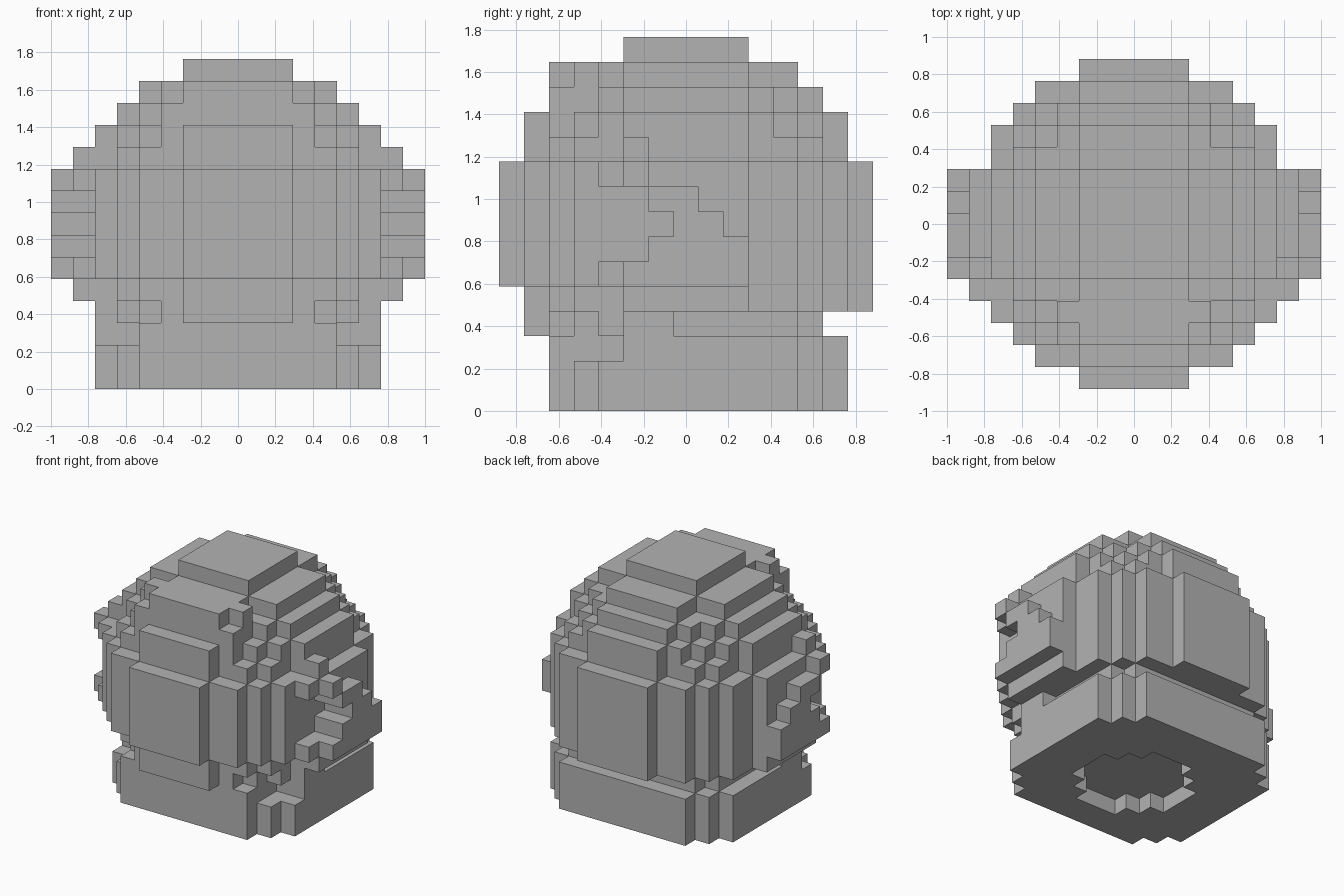
import bpy
import bmesh
from mathutils import Vector

UNIT = 2 / 17          # edge length of one block
MID = 7                # block layer at the middle of the dome

cube = bpy.data.objects.get("Cube")
if cube:
    bpy.data.objects.remove(cube, do_unlink=True)

grey = bpy.data.materials.new("plain_grey")
grey.use_nodes = True
grey.diffuse_color = (0.45, 0.45, 0.45, 1)
grey.node_tree.nodes["Principled BSDF"].inputs["Base Color"].default_value = grey.diffuse_color


def box(xs, ys, zs):
    """Blocks in inclusive ranges, given as (low, high) pairs."""
    return {(x, y, z)
            for x in range(xs[0], xs[1] + 1)
            for y in range(ys[0], ys[1] + 1)
            for z in range(zs[0], zs[1] + 1)}


def mirrored(cells):
    return cells | {(-x, y, z) for x, y, z in cells}


def in_dome(cell):
    """Three crossed discs, filled out by a slightly smaller ball."""
    x, y, z = cell
    a, b, c = sorted((abs(x), abs(y), abs(z - MID)))
    if a <= 2:
        return b * b + c * c <= 53
    return a * a + b * b + c * c <= 50


def disc(cell):
    return cell[0] ** 2 + cell[1] ** 2 <= 53


# Dome, open below where the collar takes over
dome = {c for c in box((-7, 7), (-7, 7), (3, 14)) if in_dome(c)}
dome = {c for c in dome if not (c[2] == 3 and c[1] >= 0)}

# Hollow in each cheek behind the ear guard's arrow notch
notch = box((7, 7), (-3, -2), (6, 8)) | {(7, -1, 7)}
dome -= mirrored(notch)

# Rear rim: the widest section reaches one layer lower at the back
rear_rim = {c for c in box((-7, 7), (3, 7), (4, 4)) if disc(c)}

# Brow over the face
brow = box((-2, 2), (-5, -5), (13, 13)) | mirrored({(3, -4, 13), (3, -5, 12)})

# Collar with stepped corners, front corner notches and a shallow socket
collar = box((-4, 4), (-5, 6), (0, 2)) | box((-5, 5), (-4, 5), (0, 2)) | box((-6, 6), (-3, 4), (0, 2))
collar -= mirrored({(5, -4, 2), (6, -3, 2), (5, -3, 2)})
collar -= {c for c in box((-3, 3), (-3, 3), (0, 0)) if c[0] ** 2 + c[1] ** 2 <= 10}

# Neck, the groove between collar and rear rim
neck = box((-5, 5), (0, 4), (3, 3)) | box((-4, 4), (5, 5), (3, 3))

# Ear guard: an inner layer with prongs, and a stepped outer layer
ear = box((7, 7), (-2, 2), (4, 4)) | {(7, -3, 9), (7, -3, 5), (7, -2, 10), (8, -2, 9)}
for z, first, last in ((5, -2, 2), (6, -1, 2), (7, 0, 1), (8, -1, 0)):
    ear |= box((8, 8), (first, last), (z, z))

parts = {
    "dome": dome,
    "rear_rim": rear_rim,
    "brow": brow,
    "collar": collar,
    "neck": neck,
    "left_ear_guard": ear,
    "right_ear_guard": {(-x, y, z) for x, y, z in ear},
}
solid = set().union(*parts.values())


def build(name, cells):
    """Skin the blocks, leaving out faces hidden by any other block."""
    bm = bmesh.new()
    for cell in sorted(cells):
        centre = Vector(cell) + Vector((0, 0, 0.5))
        for axis in range(3):
            for sign in (-1, 1):
                step = Vector((0, 0, 0))
                step[axis] = sign
                if tuple(int(v) for v in Vector(cell) + step) in solid:
                    continue
                u, v = Vector((0, 0, 0)), Vector((0, 0, 0))
                u[(axis + 1) % 3] = 0.5
                v[(axis + 2) % 3] = 0.5 * sign
                mid = centre + step / 2
                corners = (mid - u - v, mid + u - v, mid + u + v, mid - u + v)
                bm.faces.new([bm.verts.new(p * UNIT) for p in corners])
    bmesh.ops.remove_doubles(bm, verts=bm.verts, dist=UNIT / 100)
    # Merge the flat block faces into clean panels
    bmesh.ops.dissolve_limit(bm, angle_limit=0.01, verts=bm.verts, edges=bm.edges)
    mesh = bpy.data.meshes.new(name)
    bm.to_mesh(mesh)
    bm.free()
    mesh.materials.append(grey)
    bpy.context.collection.objects.link(bpy.data.objects.new(name, mesh))


taken = set()
for name, cells in parts.items():
    build(name, cells - taken)
    taken |= cells
